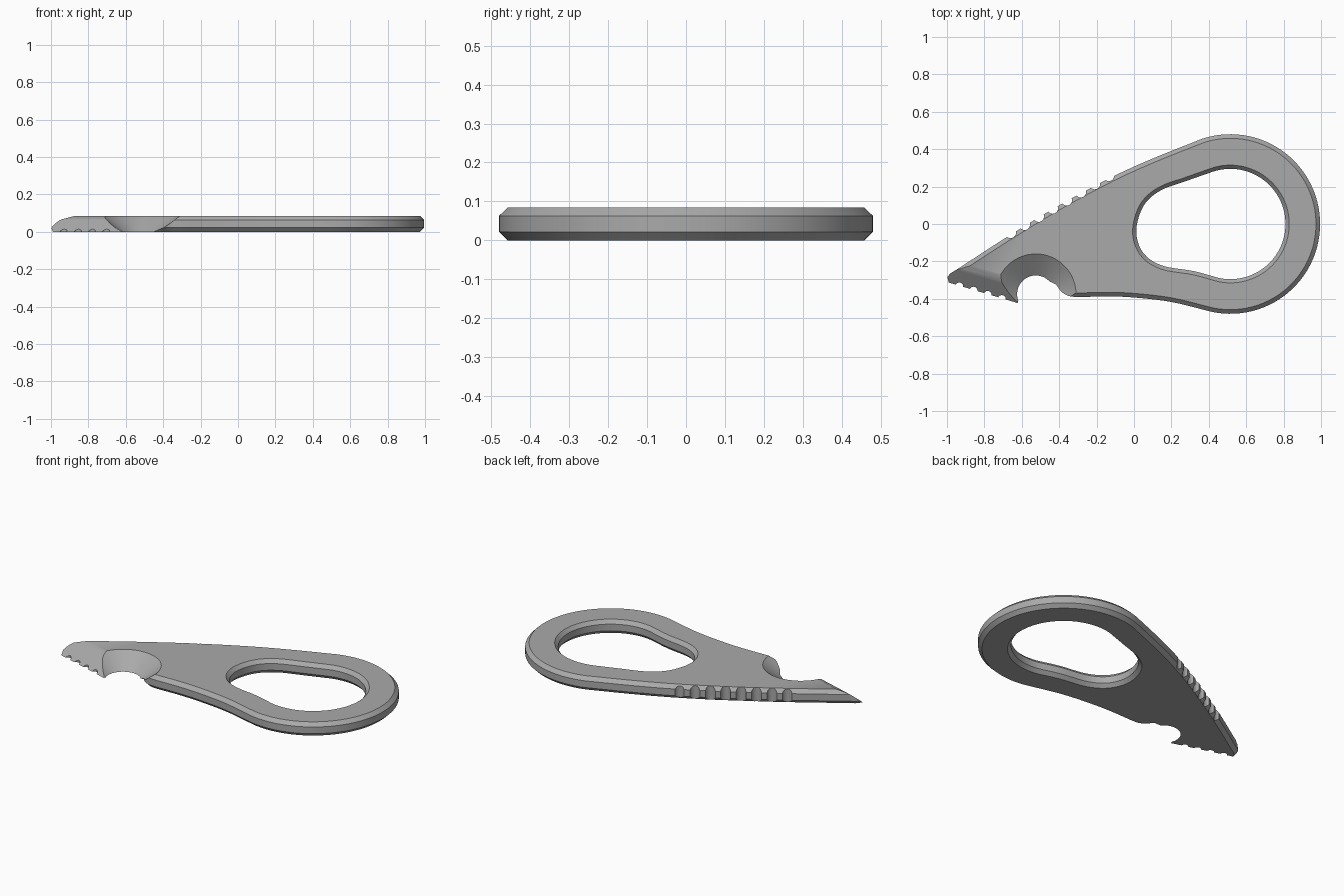
import bpy, bmesh, math
from mathutils import Matrix, Vector

if "Cube" in bpy.data.objects:
    bpy.data.objects.remove(bpy.data.objects["Cube"], do_unlink=True)

THICK, CHAMFER = 0.085, 0.022

steel = bpy.data.materials.new("grey steel")
steel.use_nodes = True
GREY = (0.4, 0.4, 0.4, 1)
steel.diffuse_color = GREY
steel.node_tree.nodes["Principled BSDF"].inputs["Base Color"].default_value = GREY


def arc(cx, cy, r, a0, a1, n):
    angles = [math.radians(a0 + (a1 - a0) * i / n) for i in range(n + 1)]
    return [Vector((cx + r * math.cos(a), cy + r * math.sin(a))) for a in angles]


def smooth(keys, steps=5):
    """Open spline through the key points."""
    k = [Vector(p) for p in keys]
    k = [2 * k[0] - k[1]] + k + [2 * k[-1] - k[-2]]
    out = []
    for a, b, c, d in zip(k, k[1:], k[2:], k[3:]):
        for i in range(steps):
            t = i / steps
            out.append(0.5 * (2 * b + (c - a) * t + (2 * a - 5 * b + 4 * c - d) * t ** 2
                              + (3 * b - a - 3 * c + d) * t ** 3))
    return out + [k[-2]]


def inset(pts, amount):
    """Move a counter-clockwise outline inwards with mitred corners."""
    out = []
    for i, p in enumerate(pts):
        u = (p - pts[i - 1]).normalized()
        v = (pts[(i + 1) % len(pts)] - p).normalized()
        m = Vector((-u.y - v.y, u.x + v.x)).normalized()
        out.append(p + m * amount / max(0.5, m.dot(Vector((-u.y, u.x)))))
    return out


def loft(name, outline, layers, matrix=Matrix()):
    """Stack insets of an outline; layers are (height, inset) pairs."""
    bm = bmesh.new()
    rings = [[bm.verts.new((p.x, p.y, z)) for p in inset(outline, d)] for z, d in layers]
    n = len(outline)
    for low, high in zip(rings, rings[1:]):
        for i in range(n):
            j = (i + 1) % n
            bm.faces.new((low[i], low[j], high[j], high[i]))
    bm.faces.new(rings[0][::-1])
    bm.faces.new(rings[-1])
    bm.transform(matrix)
    bmesh.ops.recalc_face_normals(bm, faces=bm.faces)
    mesh = bpy.data.meshes.new(name)
    bm.to_mesh(mesh)
    bm.free()
    mesh.materials.append(steel)
    obj = bpy.data.objects.new(name, mesh)
    bpy.context.collection.objects.link(obj)
    return obj


# Chamfered plate: round end, long upper edge, nose and lower edge
outline = arc(0.515, 0, 0.48, -102, 108, 56)
outline += smooth([outline[-1], (0.1, 0.35), (-0.12, 0.25), (-0.4, 0.1), (-0.68, -0.07),
                   (-0.93, -0.232), (-0.985, -0.268), (-1.02, -0.32)])[1:]
outline += [Vector(p) for p in ((-1.03, -0.55), (-0.56, -0.55), (-0.54, -0.33))]
outline += smooth([(-0.42, -0.33), (-0.37, -0.375), (-0.31, -0.39), (-0.15, -0.387),
                   (0, -0.393), (0.2, -0.417), outline[0]])[:-1]
plate = loft("plate_body", outline, [(0, CHAMFER), (CHAMFER, 0),
                                     (THICK - CHAMFER, 0), (THICK, CHAMFER)])
cutters = []

# Finger hole with flared rims
hole = arc(0.515, 0, 0.295, -102, 108, 44)
hole += smooth([hole[-1], (0.28, 0.23), (0.14, 0.178), (0.05, 0.095), (0.012, -0.04),
                (0.05, -0.155), (0.15, -0.222), (0.32, -0.252), hole[0]])[1:-1]
cutters.append(loft("hole_cutter", hole, [(-0.02, -0.038), (CHAMFER, 0), (THICK - CHAMFER, 0),
                                          (THICK + 0.02, -0.038)]))

# Conical hook opening, drawn out towards the front
for shift in (0, -0.07):
    ring = arc(-0.525, -0.375 + shift, 0.1, 0, 354, 59)
    cutters.append(loft("hook_cutter", ring, [(-0.02, 0.027), (THICK + 0.02, -0.142)]))

# Blade slope in two facets along the nose edge
edge_start = Vector((-1, -0.31, 0))
along = Vector((0.37, -0.11, 0)).normalized()
across = Vector((-along.y, along.x, 0))
frame = Matrix((across, (0, 0, 1), along)).transposed().to_4x4()
frame.translation = edge_start
profile = [Vector(p) for p in ((-0.4, -0.05), (-0.06, -0.05), (0.08, 0.067), (0.12, THICK),
                               (0.17, 0.1075), (-0.4, 0.1075))]
cutters.append(loft("blade_cutter", profile, [(-0.3, 0), (0.48, 0)], frame))


def groove(x, y, r):
    cutters.append(loft("groove_cutter", arc(x, y, r, 0, 345, 23), [(-0.03, 0), (0.12, 0)]))


# Blade teeth
for i in range(4):
    p = edge_start + along * (0.07 + 0.079 * i) - across * 0.004
    groove(p.x, p.y, 0.021)

# Thumb grip notches on the long edge
for i in range(8):
    t = i / 7
    groove(-0.135 - 0.525 * t, 0.258 - 0.305 * t, 0.029)

# Cut everything, then shade
bpy.context.view_layer.objects.active = plate
for c in cutters:
    mod = plate.modifiers.new(c.name, "BOOLEAN")
    mod.operation, mod.solver, mod.object = "DIFFERENCE", "EXACT", c
    bpy.ops.object.modifier_apply(modifier=mod.name)
    bpy.data.objects.remove(c, do_unlink=True)
bpy.ops.object.select_all(action="DESELECT")
plate.select_set(True)
bpy.ops.object.shade_smooth_by_angle(angle=math.radians(25))
